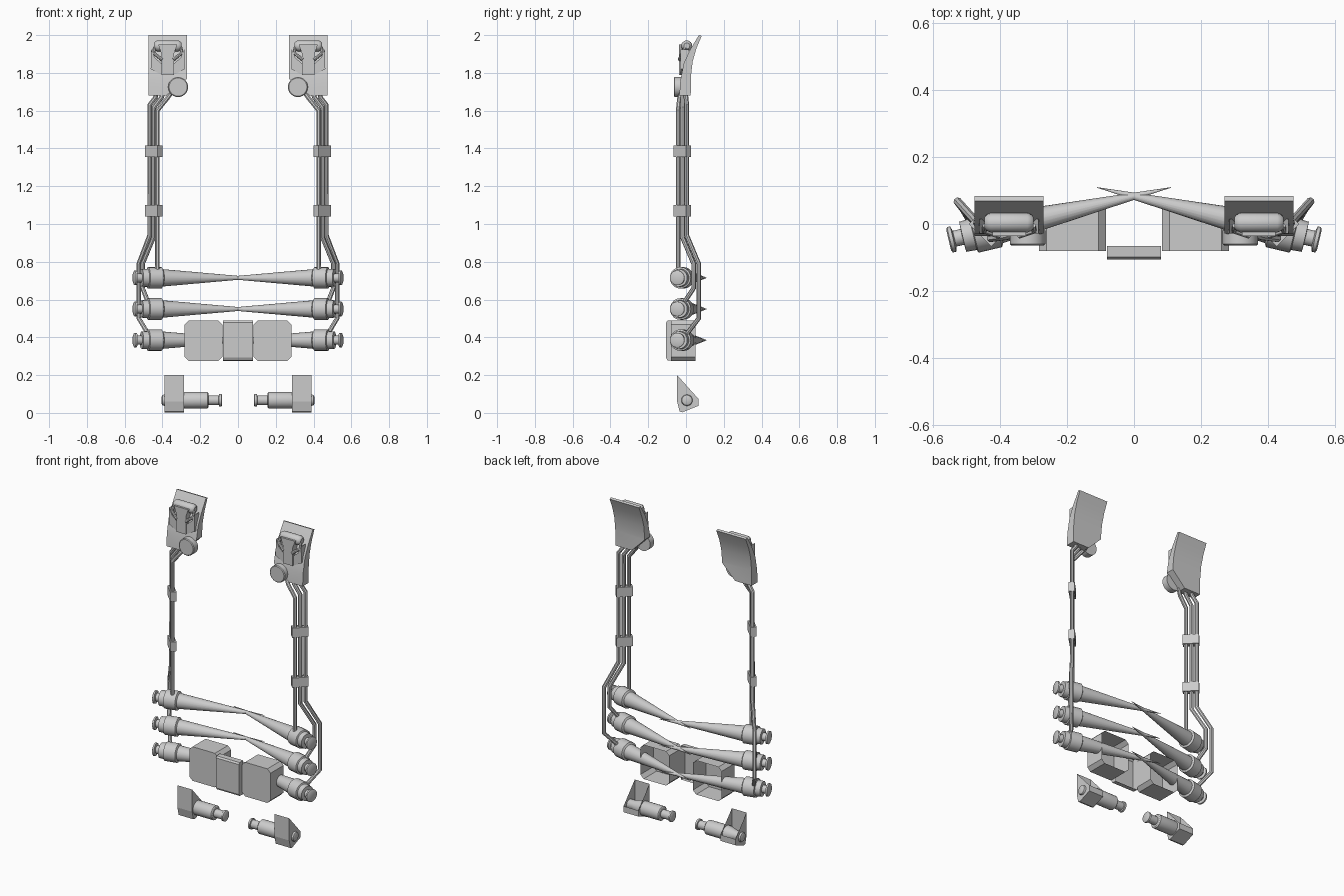
import bpy, bmesh
from math import cos, sin, pi, radians
from mathutils import Vector, Matrix

if "Cube" in bpy.data.objects:
    bpy.data.objects.remove(bpy.data.objects["Cube"])

# ---------- helpers (everything is built on +x and mirrored) ----------
def finish(name, me, smooth=False, mirror=True):
    ob = bpy.data.objects.new(name, me)
    bpy.context.collection.objects.link(ob)
    if smooth:
        bpy.ops.object.select_all(action='DESELECT')
        ob.select_set(True)
        bpy.context.view_layer.objects.active = ob
        bpy.ops.object.shade_smooth_by_angle(angle=radians(35))
    if mirror:
        m = ob.modifiers.new("mirror", 'MIRROR')
        m.use_mirror_merge = False
    return ob

def from_bm(name, bm, **kw):
    bmesh.ops.recalc_face_normals(bm, faces=bm.faces)
    me = bpy.data.meshes.new(name)
    bm.to_mesh(me)
    bm.free()
    return finish(name, me, **kw)

def prism(a, b, place, skip=(), back=True):
    """Extrude a 2D profile from a to b; place(p, t) gives the 3D point."""
    def make(profile):
        bm = bmesh.new()
        n = len(profile)
        v0 = [bm.verts.new(place(p, a)) for p in profile]
        v1 = [bm.verts.new(place(p, b)) for p in profile]
        bm.faces.new(v0)
        if back:
            bm.faces.new(v1)
        for i in range(n):
            if i not in skip:
                j = (i + 1) % n
                bm.faces.new((v0[i], v0[j], v1[j], v1[i]))
        return bm
    return make

XZ = lambda p, t: (p[0], t, p[1])
YZ = lambda p, t: (t, p[0], p[1])

def lathe(name, origin, direction, profile, sides=20):
    """Revolve (distance, radius) pairs round an axis."""
    q = Vector(direction).to_track_quat('Z', 'Y')
    o = Vector(origin)
    bm = bmesh.new()
    rings = [[bm.verts.new(o + q @ Vector((r * cos(2 * pi * k / sides), r * sin(2 * pi * k / sides), t)))
              for k in range(sides)] for t, r in profile]
    for r0, r1 in zip(rings, rings[1:]):
        for k in range(sides):
            j = (k + 1) % sides
            bm.faces.new((r0[k], r0[j], r1[j], r1[k]))
    bm.faces.new(rings[0])
    bm.faces.new(rings[-1])
    return from_bm(name, bm, smooth=True)

def tube(name, pts, r):
    cu = bpy.data.curves.new(name, 'CURVE')
    cu.dimensions = '3D'
    cu.bevel_depth = r
    cu.bevel_resolution = 2
    cu.use_fill_caps = True
    sp = cu.splines.new('POLY')
    sp.points.add(len(pts) - 1)
    for p, c in zip(sp.points, pts):
        p.co = (*c, 1)
    tmp = bpy.data.objects.new(name + "_path", cu)
    bpy.context.collection.objects.link(tmp)
    me = bpy.data.meshes.new_from_object(tmp.evaluated_get(bpy.context.evaluated_depsgraph_get()))
    bpy.data.objects.remove(tmp)
    return finish(name, me, smooth=True)

# ---------- shoulder panel: curved wedge with a cut lower inner corner ----------
panel = [(.083, 1.995), (.055, 1.93), (.035, 1.86), (.026, 1.78), (.025, 1.68),
         (-.035, 1.68), (-.03, 1.76), (-.012, 1.85), (.02, 1.92), (.068, 2.0)]
bm = prism(.27, .475, YZ)(panel)
cut = bmesh.ops.bisect_plane(bm, geom=bm.verts[:] + bm.edges[:] + bm.faces[:],
                             plane_co=(.27, 0, 1.77), plane_no=(-1, 0, -1), clear_outer=True)
bmesh.ops.holes_fill(bm, edges=[e for e in bm.edges if e.is_boundary])
from_bm("shoulder_panel", bm, smooth=True)

# round cap, capsule and its bracket on the panel
lathe("shoulder_disc", (.317, -.02, 1.725), (0, -1, 0), [(0, .053), (.04, .053), (.044, .048)], 24)
lathe("shoulder_capsule", (.299, .004, 1.943), (1, 0, 0),
      [(0, .016), (.006, .024), (.018, .029), (.128, .029), (.14, .024), (.146, .016)], 16)
cx = .372
post = [(cx - .033, 1.79), (cx + .033, 1.79), (cx + .033, 1.9), (cx + .05, 1.95),
        (cx - .05, 1.95), (cx - .033, 1.9)]
from_bm("bracket_post", prism(-.036, .015, XZ)(post))
for s, side in ((-1, "inner"), (1, "outer")):
    wing = [(cx + s * .088, 1.925), (cx + s * .09, 1.82), (cx + s * .033, 1.79),
            (cx + s * .033, 1.85), (cx + s * .068, 1.88)]
    from_bm("bracket_wing_" + side, prism(-.028, .015, XZ)(wing))
    tube("bracket_arm_" + side, [(cx + s * .07, -.005, 1.935), (cx + s * .074, -.02, 1.905),
                                 (cx + s * .03, -.035, 1.87)], .009)

# ---------- hoses and clamps ----------
R = .0125
tube("hose_inner", [(.35, -.02, 1.7), (.375, -.035, 1.665), (.427, -.042, 1.6), (.427, -.042, .72)], R)
tube("hose_middle", [(.39, -.015, 1.71), (.405, -.018, 1.67), (.447, -.019, 1.615), (.447, -.019, .93),
                     (.505, .04, .79), (.505, .04, .66), (.47, -.02, .57)], R)
tube("hose_outer", [(.43, -.005, 1.71), (.437, 0, 1.67), (.468, .004, 1.63), (.468, .004, .94),
                    (.525, .067, .79), (.525, .067, .5), (.465, -.01, .4)], R)
for i, z in enumerate((1.07, 1.385)):
    bm = bmesh.new()
    bmesh.ops.create_cube(bm, size=1, matrix=Matrix.Translation((.446, -.021, z)) @
                          Matrix.Rotation(pi / 4, 4, 'Z') @ Matrix.Diagonal((.095, .036, .06, 1)))
    from_bm(f"hose_clamp_{i + 1}", bm)

# ---------- rib connectors with long spikes crossing the middle ----------
for i, z in enumerate((.715, .55, .385)):
    lathe(f"rib_connector_{i + 1}", (.552, -.048, z), (-1, .237, 0),
          [(0, .03), (.004, .039), (.014, .039), (.018, .024), (.042, .024), (.043, .046), (.075, .048),
           (.078, .057), (.15, .057), (.156, .046), (.68, .0008)])

# ---------- belt pouches: chamfered shells open at the back ----------
def octagon(x0, x1, z0, z1, c):
    return [(x0 + c, z0), (x1 - c, z0), (x1, z0 + c), (x1, z1 - c),
            (x1 - c, z1), (x0 + c, z1), (x0, z1 - c), (x0, z0 + c)]
from_bm("belt_pouch", prism(-.08, .05, XZ, back=False)(octagon(.083, .283, .275, .49, .022)))
buckle = [(-.066, .275), (-.098, .278), (-.106, .292), (-.106, .478), (-.098, .488), (-.066, .49)]
from_bm("belt_buckle", prism(-.08, .08, YZ, skip=(5,))(buckle), mirror=False)

# ---------- hip wedges (open on the sloping back) and their plugs ----------
wedge = [(-.047, .2), (.065, .075), (.065, .037), (-.02, .003), (-.034, .008), (-.047, .06)]
from_bm("lower_wedge", prism(.287, .39, YZ, skip=(0,))(wedge))
lathe("lower_plug", (.404, .005, .067), (-1, 0, 0),
      [(0, .018), (.004, .027), (.014, .03), (.05, .03), (.1, .044), (.242, .044), (.247, .038), (.248, .026),
       (.302, .026), (.304, .033), (.316, .033), (.32, .026)])
